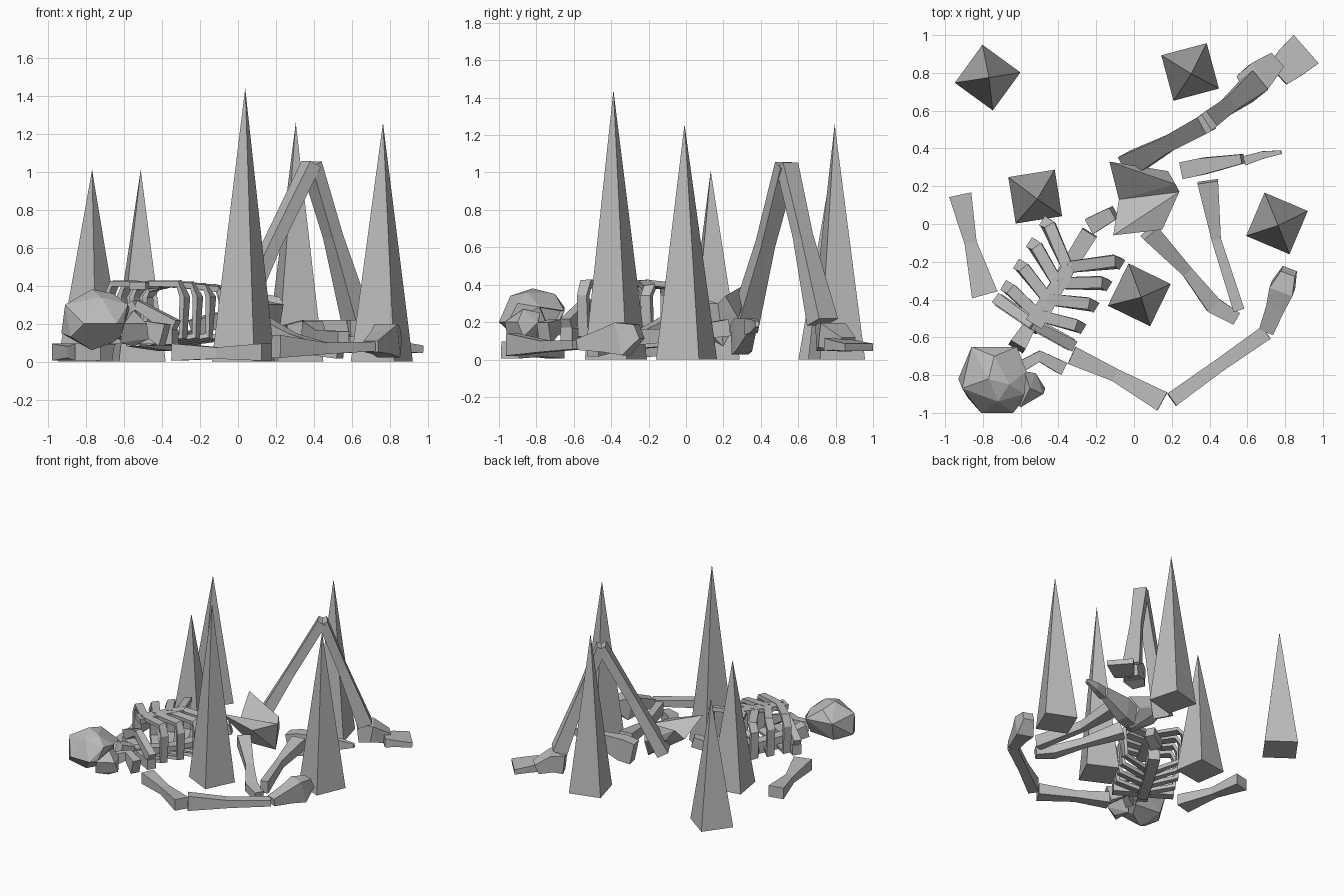
import bpy, bmesh, math
from mathutils import Vector

cube = bpy.data.objects.get("Cube")
if cube:
    bpy.data.objects.remove(cube, do_unlink=True)

grey = bpy.data.materials.new("bone_grey")
grey.use_nodes = True
COLOUR = (0.5, 0.5, 0.5, 1)
grey.diffuse_color = COLOUR
grey.node_tree.nodes["Principled BSDF"].inputs["Base Color"].default_value = COLOUR


def finish(name, bm):
    bmesh.ops.recalc_face_normals(bm, faces=bm.faces)
    mesh = bpy.data.meshes.new(name)
    bm.to_mesh(mesh)
    bm.free()
    mesh.materials.append(grey)
    obj = bpy.data.objects.new(name, mesh)
    bpy.context.collection.objects.link(obj)
    return obj


def limb(name, stations, up=(0, 0, 1)):
    """Four-sided bar through stations of (x, y, z, width, height)."""
    bm = bmesh.new()
    pts = [Vector(s[:3]) for s in stations]
    rings = []
    for i, s in enumerate(stations):
        along = (pts[min(i + 1, len(pts) - 1)] - pts[max(i - 1, 0)]).normalized()
        side = along.cross(Vector(up)).normalized()
        top = side.cross(along).normalized()
        rings.append([bm.verts.new(pts[i] + side * a * s[3] / 2 + top * b * s[4] / 2)
                      for a, b in ((-1, -1), (1, -1), (1, 1), (-1, 1))])
    for r, q in zip(rings, rings[1:]):
        for j in range(4):
            k = (j + 1) % 4
            bm.faces.new((r[j], r[k], q[k], q[j]))
    bm.faces.new(rings[0])
    bm.faces.new(rings[-1])
    return finish(name, bm)


def hull(name, points, sockets=0):
    """Faceted solid round the points; the largest +x faces become sockets."""
    bm = bmesh.new()
    for p in points:
        bm.verts.new(p)
    bmesh.ops.convex_hull(bm, input=bm.verts[:])
    loose = [v for v in bm.verts if not v.link_faces]
    bmesh.ops.delete(bm, geom=loose, context='VERTS')
    bmesh.ops.recalc_face_normals(bm, faces=bm.faces)
    if sockets:
        front = sorted((f for f in bm.faces if f.normal.x > .5), key=lambda f: -f.calc_area())
        bmesh.ops.inset_individual(bm, faces=front[:sockets], thickness=.012, depth=-.03)
    return finish(name, bm)


# Five tall ground spikes: base x, y, tip x, y, height, turn
for i, (x, y, tx, ty, h, turn) in enumerate([
        (-.775, .775, -.768, .775, 1.01, 9), (.297, .805, .304, .795, 1.258, 60),
        (-.523, .145, -.512, .132, 1.01, 54), (.757, .003, .763, -.008, 1.258, 22),
        (.028, -.375, .038, -.388, 1.44, 19)]):
    bm = bmesh.new()
    corners = [bm.verts.new((x + .176 * math.cos(a), y + .176 * math.sin(a), 0))
               for a in (math.radians(turn + 90 * k) for k in range(4))]
    tip = bm.verts.new((tx, ty, h))
    bm.faces.new(corners)
    for k in range(4):
        bm.faces.new((corners[k], corners[(k + 1) % 4], tip))
    finish(f"spike_{i + 1}", bm)

# Raised right leg
limb("right_thigh", [(-.02, .315, .2, .13, .09), (.18, .425, .62, .085, .07),
                     (.385, .535, 1.04, .1, .07)])
limb("right_shin", [(.385, .54, 1.04, .1, .07), (.5, .625, .66, .085, .07),
                    (.63, .73, .2, .13, .11)])
limb("right_foot", [(.57, .74, .12, .1, .15), (.66, .78, .13, .16, .13),
                    (.75, .86, .08, .1, .08)])
limb("right_toes", [(.76, .79, .08, .14, .07), (.83, .855, .075, .18, .05),
                    (.91, .925, .065, .2, .04)])

# Left leg lying folded
limb("left_thigh", [(.08, -.04, .21, .1, .1), (.28, -.25, .12, .06, .06),
                    (.42, -.43, .07, .09, .07), (.54, -.5, .05, .07, .07)])
limb("left_shin", [(.555, -.455, .11, .06, .1), (.435, -.08, .13, .05, .07),
                   (.39, .225, .17, .11, .09)])
limb("left_foot", [(.265, .285, .11, .09, .17), (.36, .305, .13, .09, .18),
                   (.575, .345, .175, .05, .09)])
limb("left_toes", [(.585, .335, .175, .05, .09), (.68, .365, .18, .04, .07),
                   (.78, .38, .19, .02, .03)])

# Pelvis wings meeting at the crotch
hull("pelvis_right", [(-.13, .33, .41), (-.04, .31, .3), (.18, .28, .22), (.22, .21, .34),
                      (.24, .17, .3), (.2, .2, .07), (-.08, .13, .25)])
hull("pelvis_left", [(-.11, -.06, .38), (.15, -.03, .3), (.24, .17, .3),
                     (.2, .2, .07), (-.08, .13, .25), (.08, .05, .15)])

# Spine, neck and breastbone
limb("lumbar", [(-.23, -.01, .18, .09, .08), (-.105, .06, .22, .07, .08)])
limb("spine", [(-.235, -.045, .12, .09, .09), (-.38, -.28, .1, .08, .09),
               (-.55, -.56, .13, .08, .1)])
limb("neck", [(-.565, -.56, .15, .07, .09), (-.62, -.65, .18, .09, .1)])
limb("breastbone", [(-.345, -.23, .41, .07, .03), (-.53, -.53, .4, .1, .04)])

# Rib pairs, each a hoop from breastbone round to spine
AXIS = Vector((-.52, -.85, 0)).normalized()
OUT = Vector((.2, -.11, 0))
for i in range(4):
    middle = Vector((-.275, -.1, 0)).lerp(Vector((-.48, -.44, 0)), i / 3)
    root = middle + AXIS * (.15 - .033 * i)
    for side, label in ((1, "left"), (-1, "right")):
        outer = middle + OUT * side
        path = [(root, .41), (outer - OUT * side * .15, .385 + .009 * i),
                (outer, .34), (outer - OUT * side * .05, .13), (root, .09)]
        limb(f"{label}_rib_{i + 1}", [(p.x, p.y, z, .03, .06) for p, z in path], AXIS)

# Shoulders
for label, end in (("left", (-.33, -.64)), ("right", (-.72, -.4))):
    limb(f"{label}_collarbone", [(-.53, -.535, .3, .05, .05), (*end, .18, .06, .08)])
    limb(f"{label}_shoulder_blade", [(-.53, -.53, .13, .07, .07), (*end, .13, .07, .08)])

# Left arm and hand
limb("left_upper_arm", [(-.33, -.695, .05, .1, .09), (-.1, -.8, .045, .07, .06),
                        (.15, -.94, .05, .11, .09)])
limb("left_forearm", [(.2, -.93, .08, .08, .12), (.45, -.75, .07, .07, .06),
                      (.7, -.575, .08, .08, .05)])
limb("left_hand", [(.7, -.57, .08, .08, .06), (.75, -.44, .1, .1, .12),
                   (.785, -.34, .11, .13, .18), (.82, -.25, .15, .08, .08)])

# Loose right arm bone
limb("right_upper_arm", [(-.92, .155, .05, .12, .09), (-.865, -.1, .05, .065, .06),
                         (-.79, -.375, .05, .14, .09)])

# Skull facing sideways, with two sunken eye sockets
hull("skull", [(-.86, -.65, .28), (-.62, -.65, .26), (-.93, -.82, .15), (-.91, -.87, .3),
               (-.81, -1, .2), (-.64, -1, .2), (-.77, -.82, .38), (-.66, -.85, .36),
               (-.58, -.9, .3), (-.57, -.78, .28), (-.77, -.85, .06), (-.66, -.8, .1),
               (-.62, -.72, .13), (-.84, -.7, .13), (-.6, -.95, .2), (-.88, -.92, .13),
               (-.72, -.94, .34), (-.74, -.7, .35)], sockets=2)

# Face and jaw
hull("upper_jaw", [(-.6, -.97, .2), (-.48, -.9, .2), (-.47, -.87, .12), (-.52, -.79, .2),
                   (-.58, -.78, .25), (-.62, -.8, .1), (-.62, -.95, .1), (-.55, -.88, .08),
                   (-.55, -.87, .27)])
limb("loose_jaw", [(-.59, -.75, .15, .06, .09), (-.5, -.7, .18, .06, .07),
                   (-.385, -.76, .14, .07, .12)])
